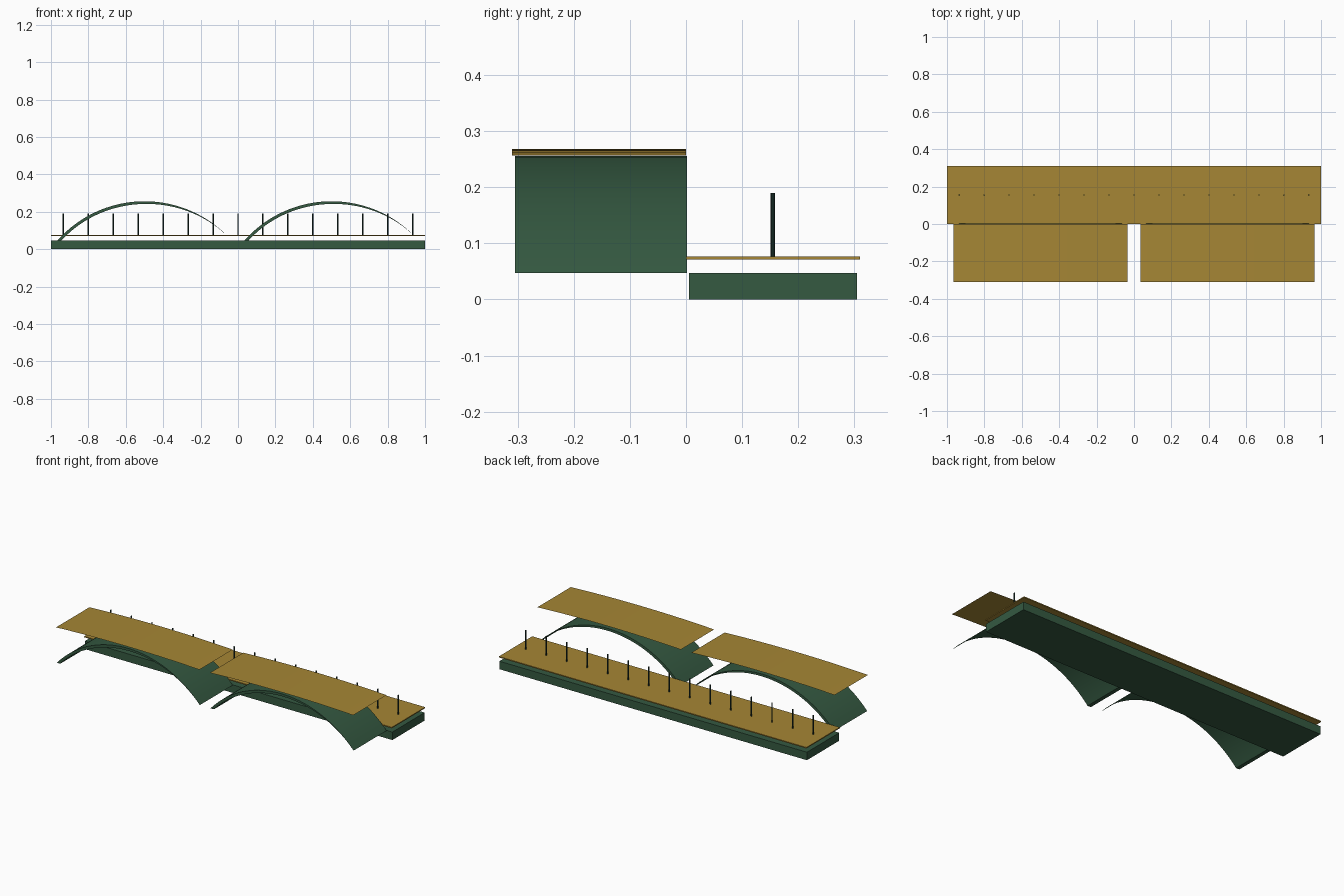
import bpy, math

if "Cube" in bpy.data.objects:
    bpy.data.objects.remove(bpy.data.objects["Cube"])


def material(name, rgb):
    m = bpy.data.materials.new(name)
    m.diffuse_color = (*rgb, 1)
    m.use_nodes = True
    m.node_tree.nodes["Principled BSDF"].inputs["Base Color"].default_value = m.diffuse_color
    return m


GREEN = material("green_steel", (0.035, 0.10, 0.053))
GOLD = material("ochre_deck", (0.38, 0.24, 0.035))
DARK = material("dark_post", (0.012, 0.035, 0.028))


def make(name, verts, faces, mat):
    me = bpy.data.meshes.new(name)
    me.from_pydata(verts, [], faces)
    me.materials.append(mat)
    ob = bpy.data.objects.new(name, me)
    bpy.context.collection.objects.link(ob)
    return ob


def box(name, lo, hi, mat):
    bpy.ops.mesh.primitive_cube_add(size=1, location=[(a + b) / 2 for a, b in zip(lo, hi)])
    ob = bpy.context.object
    ob.name = name
    ob.scale = [b - a for a, b in zip(lo, hi)]
    bpy.ops.object.transform_apply(location=False, rotation=False)
    ob.data.materials.append(mat)


def smooth(ob):
    bpy.ops.object.select_all(action='DESELECT')
    ob.select_set(True)
    bpy.context.view_layer.objects.active = ob
    bpy.ops.object.shade_smooth_by_angle()


def arc(half, base, top, n):
    """Points of a circular arc from -half to half in the xz plane."""
    rise = top - base
    r = (half * half + rise * rise) / (2 * rise)
    a = math.asin(half / r)
    return [(r * math.sin(t), top - r + r * math.cos(t))
            for t in (a * (2 * i / n - 1) for i in range(n + 1))]


def arch(name, cx):
    # curved shell that thins out to nothing at its +x foot
    n = 40
    outer = arc(0.465, 0.047, 0.256, n)
    inner = [(x + 0.022 * (1 - i / n), z - 0.014 * math.sin(math.pi * i / n))
             for i, (x, z) in enumerate(outer)]
    verts = []
    for (ox, oz), (ix, iz) in zip(outer, inner):
        verts += [(cx + ox, -0.305, oz), (cx + ox, 0.002, oz),
                  (cx + ix, 0.002, iz), (cx + ix, -0.305, iz)]
    faces = [(0, 1, 2, 3)]
    for i in range(n):
        a, b = 4 * i, 4 * i + 4
        faces += [(a + k, b + k, b + (k + 1) % 4, a + (k + 1) % 4) for k in range(4)]
    smooth(make(name, verts, faces, GREEN))


def canopy(name, cx):
    # thin, gently bowed sheet above an arch
    n = 20
    verts = []
    for x, z in arc(0.466, 0.257, 0.268, n):
        verts += [(cx + x, -0.31, z), (cx + x, 0, z)]
    faces = [(2 * i, 2 * i + 2, 2 * i + 3, 2 * i + 1) for i in range(n)]
    smooth(make(name, verts, faces, GOLD))


# Low straight span: beam and deck
box("base_beam", (-1, 0.005, 0), (1, 0.305, 0.047), GREEN)
box("lower_deck", (-1, 0, 0.071), (1, 0.31, 0.077), GOLD)

# Row of posts along the deck
for i in range(15):
    bpy.ops.mesh.primitive_cylinder_add(vertices=8, radius=0.004, depth=0.114,
                                        location=(-0.935 + i * 1.87 / 14, 0.155, 0.133))
    bpy.context.object.name = f"post_{i + 1}"
    bpy.context.object.data.materials.append(DARK)

# Two arched spans
for side, cx in (("left", -0.5), ("right", 0.5)):
    arch(f"{side}_arch", cx)
    canopy(f"{side}_canopy", cx)
